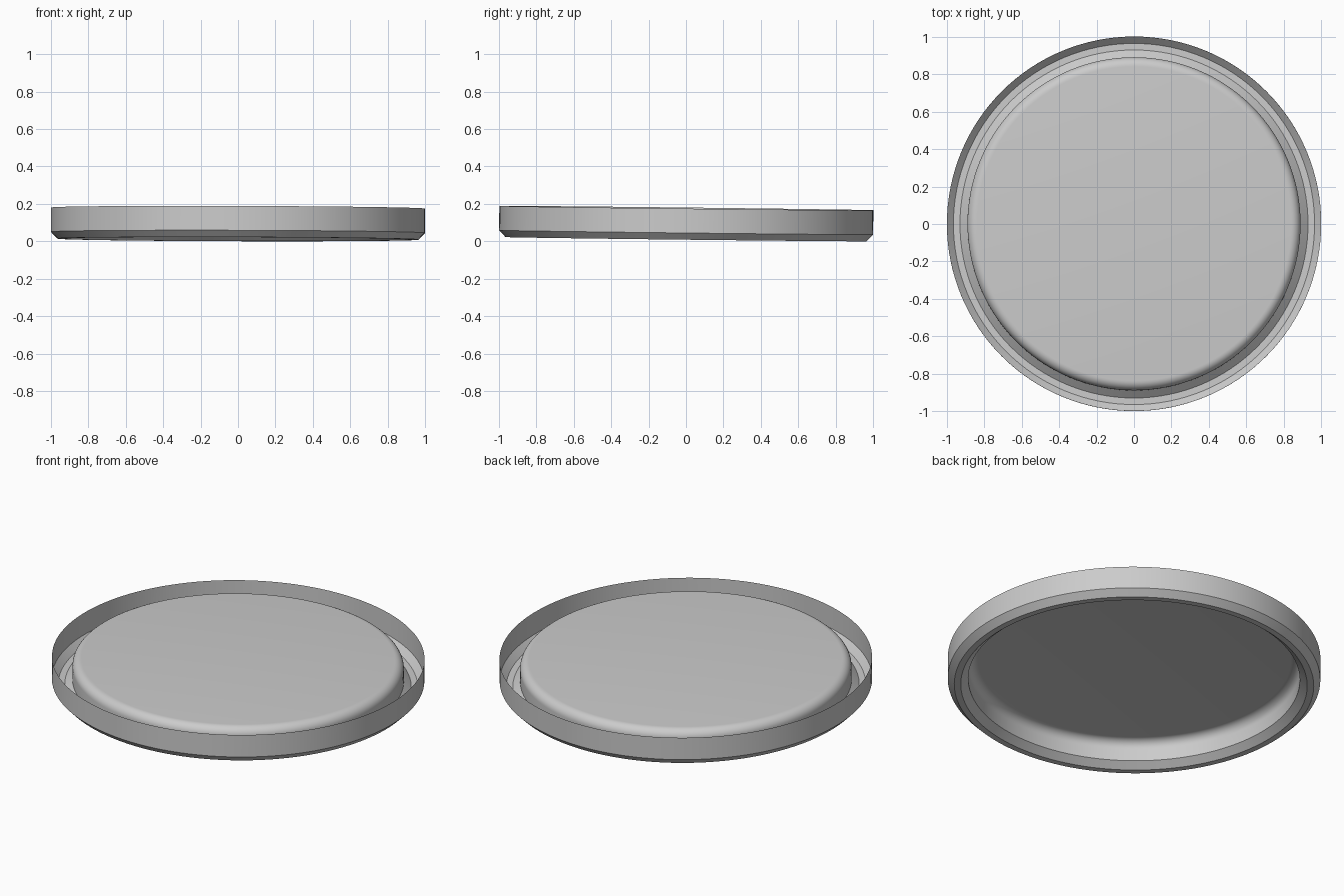
import bpy, bmesh, math
from mathutils import Matrix

if "Cube" in bpy.data.objects:
    bpy.data.objects.remove(bpy.data.objects["Cube"])

SEGMENTS = 128
FILLET = 0.05
PLATEAU_Z = 0.156

# Cross-section from the open rim inwards: wall, chamfer, flat foot, inner slope
profile = [(1.0, 0.166), (1.0, 0.036), (0.965, 0.0), (0.93, 0.0), (0.89, 0.035)]

# Rounded shoulder rising to the raised centre panel
for i in range(9):
    a = math.radians(90 * i / 8)
    profile.append((0.89 - FILLET + FILLET * math.cos(a),
                    PLATEAU_Z - FILLET + FILLET * math.sin(a)))

# Spin the thin section into a lid
bm = bmesh.new()
rings = []
for r, z in profile:
    rings.append([bm.verts.new((r * math.cos(2 * math.pi * k / SEGMENTS),
                                r * math.sin(2 * math.pi * k / SEGMENTS), z))
                  for k in range(SEGMENTS)])
for a, b in zip(rings, rings[1:]):
    for k in range(SEGMENTS):
        n = (k + 1) % SEGMENTS
        bm.faces.new((a[k], a[n], b[n], b[k]))

# Flat centre panel
bm.faces.new(rings[-1])
bmesh.ops.recalc_face_normals(bm, faces=bm.faces)
if max(bm.faces, key=lambda f: f.calc_area()).normal.z < 0:
    bmesh.ops.reverse_faces(bm, faces=bm.faces)

# The lid rests slightly tilted, lowest at the back right
tilt = Matrix.Rotation(0.003, 4, 'Y') @ Matrix.Rotation(-0.0115, 4, 'X')
bmesh.ops.transform(bm, matrix=tilt, verts=bm.verts)
low = min(v.co.z for v in bm.verts)
bmesh.ops.translate(bm, vec=(0, 0, -low), verts=bm.verts)

mesh = bpy.data.meshes.new("lid")
bm.to_mesh(mesh)
bm.free()
lid = bpy.data.objects.new("lid", mesh)
bpy.context.collection.objects.link(lid)
bpy.context.view_layer.objects.active = lid
lid.select_set(True)
bpy.ops.object.shade_smooth_by_angle(angle=math.radians(30))
